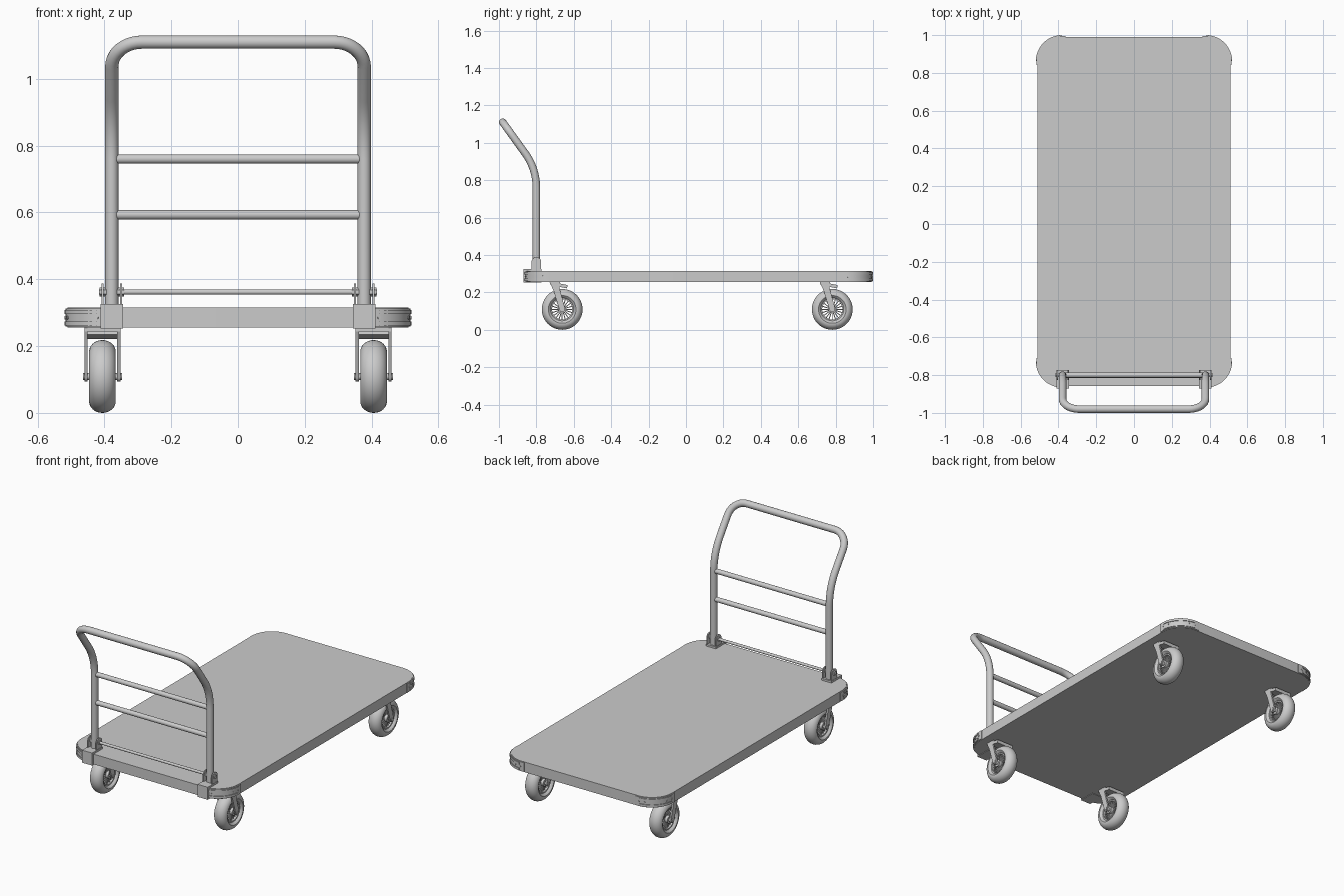
import bpy, bmesh
from math import pi, sin, cos, tan
from mathutils import Vector, Matrix

if "Cube" in bpy.data.objects:
    bpy.data.objects.remove(bpy.data.objects["Cube"])


def finish(bm, name, smooth=True):
    bmesh.ops.recalc_face_normals(bm, faces=bm.faces)
    me = bpy.data.meshes.new(name)
    bm.to_mesh(me)
    bm.free()
    ob = bpy.data.objects.new(name, me)
    bpy.context.collection.objects.link(ob)
    if smooth:
        bpy.ops.object.select_all(action='DESELECT')
        ob.select_set(True)
        bpy.context.view_layer.objects.active = ob
        bpy.ops.object.shade_smooth_by_angle(angle=0.6)
    return ob


def add_box(bm, lo, hi, mat=Matrix()):
    lo, hi = Vector(lo), Vector(hi)
    size = hi - lo
    m = mat @ Matrix.Translation((lo + hi) / 2) @ Matrix.Diagonal((*size, 1))
    bmesh.ops.create_cube(bm, size=1, matrix=m)


def add_rod(bm, a, b, r, seg=20):
    a, b = Vector(a), Vector(b)
    d = b - a
    m = Matrix.Translation((a + b) / 2) @ d.to_track_quat('Z', 'Y').to_matrix().to_4x4()
    bmesh.ops.create_cone(bm, cap_ends=True, segments=seg, radius1=r, radius2=r,
                          depth=d.length, matrix=m)


def add_prism(bm, pts, offset):
    f = bm.faces.new([bm.verts.new(p) for p in pts])
    ext = bmesh.ops.extrude_face_region(bm, geom=[f], use_keep_orig=True)
    bmesh.ops.translate(bm, vec=offset,
                        verts=[v for v in ext['geom'] if isinstance(v, bmesh.types.BMVert)])


def add_lathe(bm, profile, center, seg=48):
    # closed (x, radius) profile turned about the x axis
    c = Vector(center)
    rings = [[bm.verts.new(c + Vector((x, r * cos(2 * pi * i / seg), r * sin(2 * pi * i / seg))))
              for x, r in profile] for i in range(seg)]
    n = len(profile)
    for i in range(seg):
        a, b = rings[i], rings[(i + 1) % seg]
        for j in range(n):
            k = (j + 1) % n
            bm.faces.new((a[j], a[k], b[k], b[j]))


def fillet(p, a, b, t, n=10):
    # arc of tangent length t at corner p between neighbours a and b
    p, a, b = Vector(p), Vector(a), Vector(b)
    u, v = (a - p).normalized(), (b - p).normalized()
    th = pi - u.angle(v)
    k = 1 - 4 / 3 * tan(th / 4) / tan(th / 2)
    q = [p + u * t, p + u * t * k, p + v * t * k, p + v * t]
    out = []
    for i in range(n + 1):
        s = i / n
        out.append(q[0] * (1 - s)**3 + q[1] * 3 * s * (1 - s)**2 + q[2] * 3 * s * s * (1 - s) + q[3] * s**3)
    return out


HX, Y0, Y1, R = 0.511, -0.857, 0.991, 0.13
CORNERS = [(1, 1, 0), (-1, 1, pi / 2), (-1, -1, pi), (1, -1, 1.5 * pi)]


def corner_center(sx, sy):
    return Vector((sx * (HX - R), (Y1 - R) if sy > 0 else (Y0 + R), 0))


def arc(c, a0, r, z, tail=0.0, trim=0.0, n=12):
    pts = [c + Vector((r * cos(a), r * sin(a), z))
           for a in (a0 + trim + (pi / 2 - 2 * trim) * i / n for i in range(n + 1))]
    if tail:
        pts.insert(0, pts[0] + Vector((sin(a0), -cos(a0), 0)) * tail)
        pts.append(pts[-1] + Vector((-cos(a0), -sin(a0), 0)) * tail)
    return pts


# deck
bm = bmesh.new()
outline = []
for sx, sy, a0 in CORNERS:
    outline += arc(corner_center(sx, sy), a0, R, 0.255)
add_prism(bm, outline, (0, 0, 0.06))
finish(bm, "deck")

# corner bumpers: strip, raised pad and fasteners
for sx, sy, a0 in CORNERS:
    bm = bmesh.new()
    c = corner_center(sx, sy)
    add_prism(bm, arc(c, a0, R + 0.005, 0.258, 0.018) + arc(c, a0, R - 0.004, 0.258, 0.018)[::-1], (0, 0, 0.054))
    for z, h in ((0.262, 0.012), (0.296, 0.012)):
        add_prism(bm, arc(c, a0, R + 0.009, z, 0, 0.08) + arc(c, a0, R, z, 0, 0.08)[::-1], (0, 0, h))
    for f in (0.03, 0.2, 0.8, 0.97):
        d = Vector((cos(a0 + f * pi / 2), sin(a0 + f * pi / 2), 0))
        p = c + Vector((0, 0, 0.285))
        add_rod(bm, p + d * R, p + d * (R + 0.008), 0.005, 12)
    finish(bm, "corner_bumper")

# push handle tube
X = 0.378
pts = [(-X, -0.80, 0.325), (-X, -0.80, 0.86), (-X, -0.98, 1.11),
       (X, -0.98, 1.11), (X, -0.80, 0.86), (X, -0.80, 0.325)]
path = [Vector(pts[0])]
for i, t in zip(range(1, 5), (0.1, 0.09, 0.09, 0.1)):
    path += fillet(pts[i], pts[i - 1], pts[i + 1], t)
path.append(Vector(pts[-1]))
cu = bpy.data.curves.new("push_handle", 'CURVE')
cu.dimensions = '3D'
cu.bevel_depth = 0.02
cu.bevel_resolution = 6
cu.use_fill_caps = True
sp = cu.splines.new('POLY')
sp.points.add(len(path) - 1)
for q, p in zip(sp.points, path):
    q.co = (*p, 1)
sp.use_smooth = True
bpy.context.collection.objects.link(bpy.data.objects.new("push_handle", cu))

# cross rails and pivot rod
for z, r, name in ((0.76, 0.014, "upper_rail"), (0.593, 0.014, "lower_rail"), (0.362, 0.008, "pivot_rod")):
    bm = bmesh.new()
    w = 0.416 if name == "pivot_rod" else X - 0.005
    add_rod(bm, (-w, -0.80, z), (w, -0.80, z), r)
    finish(bm, name)

# handle brackets: block around the deck edge, two round-topped cheeks, bolt heads
for s in (-1, 1):
    bm = bmesh.new()
    add_box(bm, (s * X - 0.033, -0.87, 0.252), (s * X + 0.033, -0.772, 0.326))
    for x in (-0.031, 0.025):
        cheek = [(s * X + x, -0.80 + 0.026 * cos(a), 0.362 + 0.026 * sin(a))
                 for a in (pi * i / 12 for i in range(13))]
        cheek += [(s * X + x, -0.826, 0.32), (s * X + x, -0.774, 0.32)]
        add_prism(bm, cheek, (0.006, 0, 0))
    add_rod(bm, (s * X - 0.037, -0.80, 0.362), (s * X + 0.037, -0.80, 0.362), 0.013, 6)
    finish(bm, "handle_bracket")

# casters
RW, W = 0.109, 0.040
tyre = [(W * cos(a), 0.074 + (RW - 0.074) * sin(a)) for a in (pi * i / 16 for i in range(17))]
tyre += [(-0.032, 0.063), (-0.024, 0.060), (0.024, 0.060), (0.032, 0.063)]
for cx in (-0.406, 0.406):
    for cy in (-0.662, 0.782):
        c = Vector((cx, cy, RW))
        bm = bmesh.new()
        add_lathe(bm, tyre, c)
        finish(bm, "tyre")

        bm = bmesh.new()
        add_lathe(bm, [(-0.027, 0.054), (0.027, 0.054), (0.027, 0.062), (-0.027, 0.062)], c)
        add_rod(bm, c - Vector((0.034, 0, 0)), c + Vector((0.034, 0, 0)), 0.021, 24)
        for i in range(20):
            m = Matrix.Translation(c) @ Matrix.Rotation(2 * pi * i / 20, 4, 'X')
            add_box(bm, (-0.018, -0.0025, 0.018), (0.018, 0.0025, 0.057), m)
        finish(bm, "spoked_wheel")

        # fork: raked legs, crown plate, brake tab and axle
        bm = bmesh.new()
        for x in (-0.054, 0.044):
            leg = [(-0.068, 0.147), (-0.046, 0.0), (-0.034, -0.0)]
            low = [(0.015 * cos(a), 0.015 * sin(a)) for a in (pi + 0.3 + (pi - 0.6) * i / 8 for i in range(9))]
            leg = [(-0.068, 0.148), (-0.046, 0.10)] + low + [(0.014, 0.01), (-0.010, 0.098), (-0.022, 0.148)]
            add_prism(bm, [c + Vector((x, y, z)) for y, z in leg], (0.010, 0, 0))
        tilt = Matrix.Translation(c + Vector((0, -0.002, 0.127))) @ Matrix.Rotation(-0.2, 4, 'X')
        add_box(bm, (-0.054, -0.036, -0.009), (0.054, 0.030, 0.009), tilt)
        add_box(bm, c + Vector((-0.052, -0.066, 0.134)), c + Vector((0.052, -0.012, 0.148)))
        add_rod(bm, c - Vector((0.058, 0, 0)), c + Vector((0.058, 0, 0)), 0.010, 12)
        finish(bm, "caster_fork")
